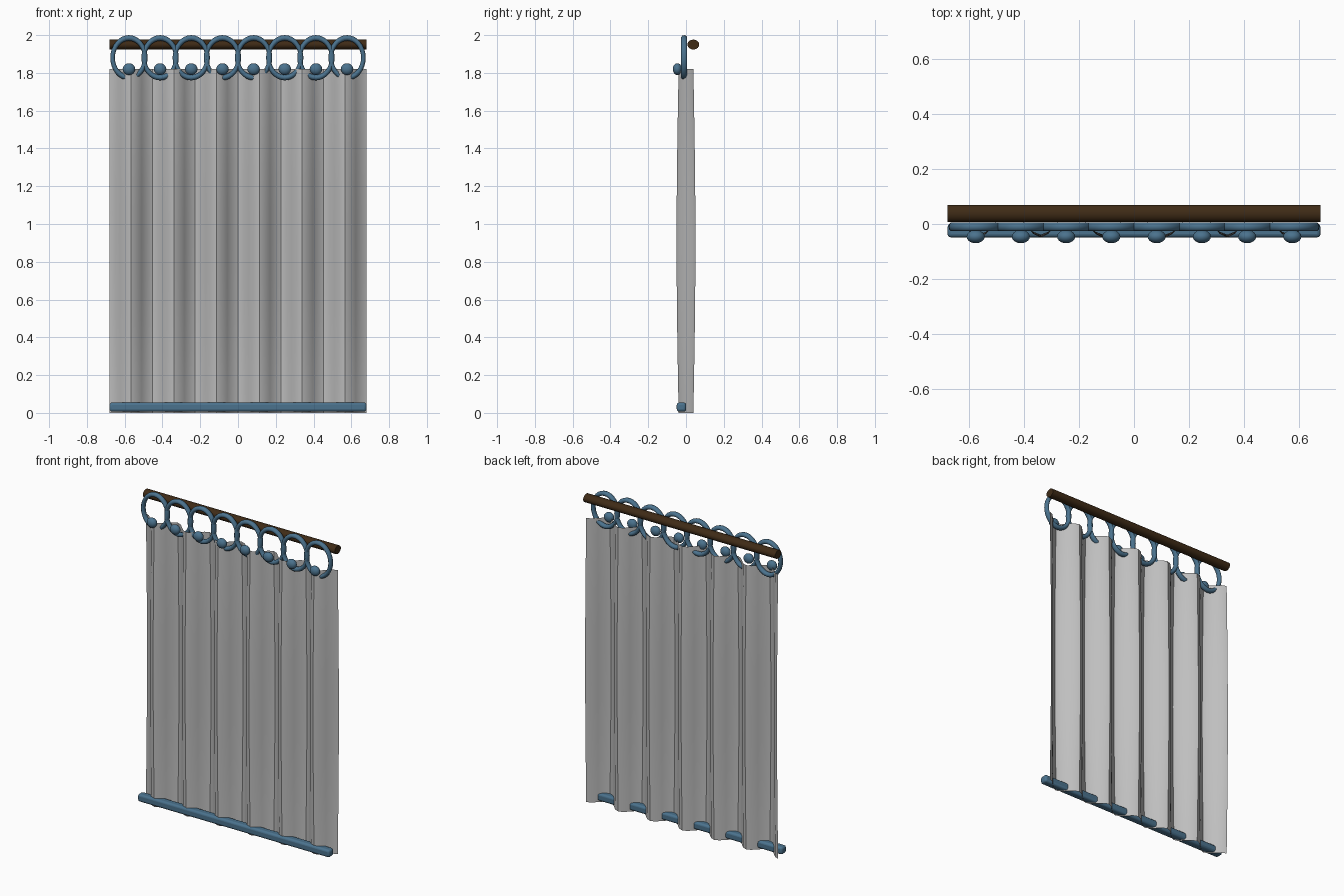
import bpy, bmesh, math
from mathutils import Matrix

cube = bpy.data.objects.get("Cube")
if cube:
    bpy.data.objects.remove(cube, do_unlink=True)

WIDTH, DROP, FOLDS = 1.36, 1.82, 6
RINGS, SPACING = 8, 0.165


def material(name, rgb):
    m = bpy.data.materials.new(name)
    m.use_nodes = True
    m.diffuse_color = (*rgb, 1)
    bsdf = m.node_tree.nodes["Principled BSDF"]
    bsdf.inputs["Base Color"].default_value = (*rgb, 1)
    bsdf.inputs["Roughness"].default_value = 0.7
    return m


cloth = material("grey cloth", (0.52, 0.52, 0.52))
blue = material("slate blue", (0.07, 0.17, 0.27))
wood = material("dark brown wood", (0.05, 0.024, 0.008))


def finish(obj, name, mat, angle=40):
    obj.name = obj.data.name = name
    obj.data.materials.append(mat)
    bpy.ops.object.select_all(action="DESELECT")
    obj.select_set(True)
    bpy.context.view_layer.objects.active = obj
    bpy.ops.object.transform_apply(location=False, rotation=True, scale=True)
    bpy.ops.object.shade_smooth_by_angle(angle=math.radians(angle))
    return obj


# Pleated cloth: a cosine wave that billows slightly at mid height
cols, rows = FOLDS * 8, 12
bm = bmesh.new()
grid = []
for r in range(rows + 1):
    t = r / rows
    depth = 0.039 + 0.011 * math.sin(math.pi * t)
    grid.append([bm.verts.new((WIDTH * (c / cols - 0.5),
                               depth * math.cos(math.tau * FOLDS * c / cols),
                               DROP * t)) for c in range(cols + 1)])
for low, high in zip(grid, grid[1:]):
    for c in range(cols):
        bm.faces.new((low[c], low[c + 1], high[c + 1], high[c]))
mesh = bpy.data.meshes.new("curtain_cloth")
bm.to_mesh(mesh)
bm.free()
curtain = bpy.data.objects.new("curtain_cloth", mesh)
bpy.context.collection.objects.link(curtain)
finish(curtain, "curtain_cloth", cloth)

# Rod behind the rings
bpy.ops.mesh.primitive_cylinder_add(vertices=24, radius=1, depth=WIDTH,
                                    location=(0, 0.039, 1.95),
                                    rotation=(0, math.pi / 2, 0))
bpy.context.object.scale = (0.026, 0.031, 1)
finish(bpy.context.object, "curtain_rod", wood)

# Rounded hem bar along the bottom
bpy.ops.mesh.primitive_cube_add(size=1, location=(0, -0.024, 0.031))
hem = bpy.context.object
hem.scale = (WIDTH, 0.05, 0.048)
finish(hem, "hem_bar", blue)
bevel = hem.modifiers.new("rounding", "BEVEL")
bevel.width = 0.013
bevel.segments = 3

# Hanging rings, each with a round bead on the front
for i in range(RINGS):
    x = (i - (RINGS - 1) / 2) * SPACING
    bpy.ops.mesh.primitive_torus_add(major_segments=32, minor_segments=10,
                                     major_radius=1, minor_radius=0.14,
                                     location=(x, -0.01, 1.88),
                                     rotation=(math.pi / 2, 0, 0))
    bpy.context.object.scale = (0.0865, 0.105, 0.119)
    finish(bpy.context.object, f"ring_{i + 1}", blue, 60)
    bpy.ops.mesh.primitive_uv_sphere_add(segments=20, ring_count=12, radius=1,
                                         location=(x, -0.046, 1.82))
    bpy.context.object.scale = (0.033, 0.024, 0.031)
    finish(bpy.context.object, f"bead_{i + 1}", blue, 60)
